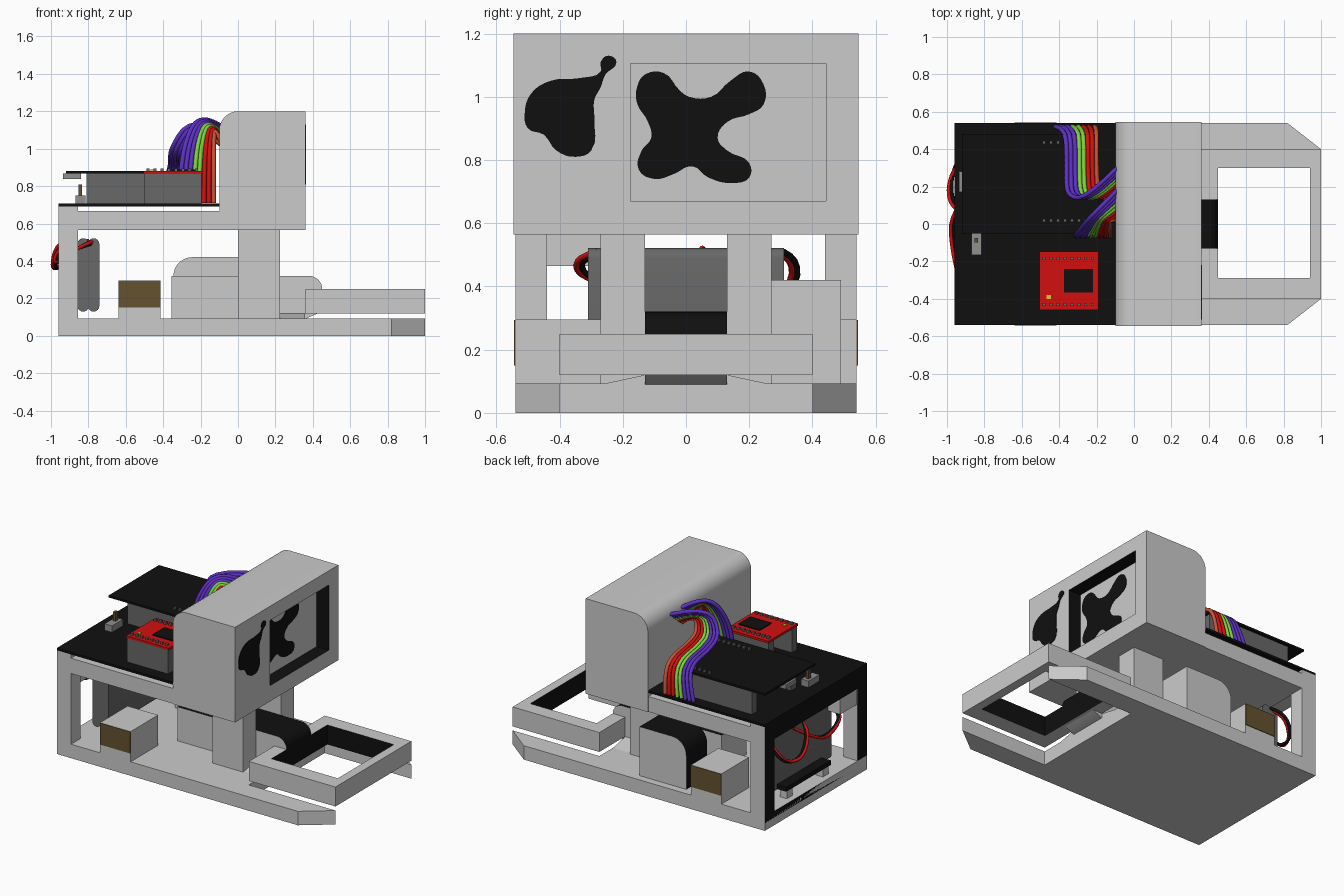
import bpy, bmesh
from math import sin, cos, radians
from mathutils import Vector

if "Cube" in bpy.data.objects:
    bpy.data.objects.remove(bpy.data.objects["Cube"])


def material(name, *rgb):
    m = bpy.data.materials.new(name)
    m.diffuse_color = (*rgb, 1)
    m.use_nodes = True
    m.node_tree.nodes["Principled BSDF"].inputs["Base Color"].default_value = m.diffuse_color
    return m


GREY = material("light grey", .60, .60, .60)
DARK = material("dark grey", .14, .14, .14)
BLACK = material("black", .005, .005, .005)
RED = material("red", .65, .005, .005)
PURPLE = material("purple", .11, .03, .55)
GREEN = material("green", .20, .65, .05)
ORANGE = material("orange brown", .55, .09, .04)
BROWN = material("brown", .13, .085, .03)
YELLOW = material("yellow", .75, .60, .02)
SILVER = material("mid grey", .28, .28, .28)


def prism(name, pts, axis, lo, hi, mat, smooth=False):
    """Extrude a 2D outline along one axis."""
    place = {'x': lambda a, b, c: (c, a, b),
             'y': lambda a, b, c: (a, c, b),
             'z': lambda a, b, c: (a, b, c)}[axis]
    bm = bmesh.new()
    low = [bm.verts.new(place(a, b, lo)) for a, b in pts]
    face = bm.faces.new(low)
    new = bmesh.ops.extrude_face_region(bm, geom=[face])['geom']
    shift = Vector(place(0, 0, hi - lo))
    bmesh.ops.translate(bm, vec=shift, verts=[v for v in new if isinstance(v, bmesh.types.BMVert)])
    bmesh.ops.recalc_face_normals(bm, faces=bm.faces)
    me = bpy.data.meshes.new(name)
    bm.to_mesh(me)
    bm.free()
    me.materials.append(mat)
    ob = bpy.data.objects.new(name, me)
    bpy.context.collection.objects.link(ob)
    if smooth:
        bpy.ops.object.select_all(action='DESELECT')
        ob.select_set(True)
        bpy.context.view_layer.objects.active = ob
        bpy.ops.object.shade_smooth_by_angle(angle=radians(35))
    return ob


def box(name, x, y, z, mat):
    return prism(name, [(x[0], y[0]), (x[1], y[0]), (x[1], y[1]), (x[0], y[1])], 'z', z[0], z[1], mat)


def arc(cx, cy, r, a0, a1, n=8):
    return [(cx + r * cos(radians(a0 + (a1 - a0) * i / n)),
             cy + r * sin(radians(a0 + (a1 - a0) * i / n))) for i in range(n + 1)]


def cut(ob, x, y, z):
    """Cut a box-shaped opening."""
    cutter = box("cutter", x, y, z, GREY)
    cutter.hide_render = True
    mod = ob.modifiers.new("opening", 'BOOLEAN')
    mod.operation, mod.object, mod.solver = 'DIFFERENCE', cutter, 'EXACT'
    bpy.context.view_layer.objects.active = ob
    bpy.ops.object.modifier_apply(modifier=mod.name)
    bpy.data.objects.remove(cutter)


def paint(ob, mat, rule):
    ob.data.materials.append(mat)
    index = len(ob.data.materials) - 1
    for p in ob.data.polygons:
        p.material_index = index if rule(p.center, p.normal) else 0


def wire(name, pts, mat, r=.013):
    cu = bpy.data.curves.new(name, 'CURVE')
    cu.dimensions = '3D'
    sp = cu.splines.new('NURBS')
    sp.points.add(len(pts) - 1)
    for p, co in zip(sp.points, pts):
        p.co = (*co, 1)
    sp.order_u, sp.use_endpoint_u, sp.resolution_u = 3, True, 4
    cu.bevel_depth, cu.bevel_resolution, cu.use_fill_caps = r, 1, True
    cu.materials.append(mat)
    bpy.context.collection.objects.link(bpy.data.objects.new(name, cu))


def patch(name, pts, x):
    """Thin rounded black plate lying on a face that looks along +x."""
    cu = bpy.data.curves.new(name, 'CURVE')
    cu.dimensions, cu.fill_mode, cu.extrude = '2D', 'BOTH', .002
    sp = cu.splines.new('BEZIER')
    sp.bezier_points.add(len(pts) - 1)
    sp.use_cyclic_u, sp.resolution_u = True, 4
    for p, (a, b) in zip(sp.bezier_points, pts):
        p.co = (a, b, 0)
        p.handle_left_type = p.handle_right_type = 'AUTO'
    cu.materials.append(BLACK)
    ob = bpy.data.objects.new(name, cu)
    ob.rotation_euler = (radians(90), 0, radians(90))
    ob.location.x = x
    bpy.context.collection.objects.link(ob)


# Base with two pointed prongs, and the ring-shaped tray between them
half = [(-.96, .54), (.82, .54), (1, .4), (.36, .4)]
prism("base", half + [(x, -y) for x, y in reversed(half)], 'z', 0, .093, GREY)
tray = box("tray", (.36, 1), (-.4, .4), (.12, .25), GREY)
cut(tray, (.45, .94), (-.29, .3), (0, .5))
paint(tray, BLACK, lambda c, n: abs(n.z) < .5 and .4 < c.x < .97 and abs(c.y) < .35)
prism("tray_ramp", [(-.27, .09), (.27, .09), (.13, .12), (-.13, .12)], 'x', .225, .359, GREY)

# Lifting arm with a rounded black nose
arm = prism("arm", [(-.355, .09), (.36, .09), (.45, .13)] + arc(.38, .25, .07, 0, 90) + [(-.355, .32)],
            'y', -.13, .13, GREY, True)
paint(arm, BLACK, lambda c, n: abs(n.y) < .5 and c.x > 0 and n.z > -.1)

# Central columns and side motor
for s in (-1, 1):
    box("column", (0, .225), sorted((s * .13, s * .27)), (.09, .57), GREY)
motor = prism("motor", [(0, .09), (0, .42)] + arc(-.245, .32, .1, 90, 180) + [(-.345, .09)],
              'y', .27, .49, GREY, True)
paint(motor, BLACK, lambda c, n: abs(n.y) < .5 and (n.x < -.1 or n.z > .1))

# Side blocks with brown outer faces
for s in (-1, 1):
    box("side_block", (-.64, -.415), sorted((s * .25, s * .54)), (.09, .295), GREY)
    box("brown_panel", (-.64, -.415), sorted((s * .535, s * .544)), (.15, .294), BROWN)

# End frame with black outer face
frame = box("end_frame", (-.96, -.855), (-.54, .54), (.05, .692), GREY)
cut(frame, (-1.1, -.7), (-.44, .44), (.093, .575))
paint(frame, BLACK, lambda c, n: n.x < -.9)
box("frame_corner", (-.95, -.86), (-.44, -.27), (.465, .58), GREY)

# Deck and housing with recessed screen
box("deck", (-.86, -.05), (-.54, .54), (.565, .667), GREY)
housing = prism("housing", [(-.1, .565), (.36, .565), (.36, 1.2)] + arc(0, 1.1, .1, 90, 180),
                'y', -.545, .545, GREY, True)
cut(housing, (.27, .5), (-.175, .443), (.67, 1.105))
paint(housing, BLACK, lambda c, n: .27 < c.x < .359 and abs(n.x) < .5
      and -.2 < c.y < .46 and .66 < c.z < 1.12)
patch("screen_shape", [(-.155, 1.03), (-.13, 1.07), (-.07, 1.075), (-.02, 1.02), (.01, 1), (.08, 1),
                       (.14, 1.05), (.2, 1.08), (.245, 1.04), (.245, .975), (.2, .945), (.13, .92),
                       (.1, .87), (.13, .83), (.2, .79), (.2, .745), (.15, .727), (.07, .745),
                       (.02, .78), (-.04, .755), (-.1, .74), (-.15, .77), (-.14, .83), (-.11, .87),
                       (-.12, .92), (-.155, .98)], .271)
patch("drop_shape", [(-.51, .95), (-.49, 1.01), (-.43, 1.05), (-.33, 1.06), (-.27, 1.08),
                     (-.27, 1.11), (-.245, 1.13), (-.22, 1.11), (-.255, 1.07), (-.27, 1.03),
                     (-.29, .99), (-.29, .93), (-.3, .83), (-.35, .81), (-.41, .83), (-.45, .88),
                     (-.5, .9)], .361)

# Battery cells and their holder
for x in (-.828, -.772):
    prism("battery_cell", arc(x, .49, .031, 0, 180) + arc(x, .16, .031, 180, 360),
          'y', -.31, .31, DARK, True)
box("battery_bar", (-.93, -.86), (-.2, .27), (.15, .18), BLACK)
for y in (-.16, .22):
    box("bar_foot", (-.92, -.87), (y - .03, y + .03), (.09, .15), GREY)

# Power wires around the battery end
for i, mat in enumerate((RED, BLACK)):
    d = i * .018
    wire("power_wire", [(-.8, .29 + d, .51), (-.87, .35 + d, .48), (-.96, .31 + d, .36), (-1 + d, .18, .36),
                        (-.97 + d, .08, .5), (-.9, .05, .52)], mat, .01)
    wire("power_wire", [(-.76, -.28, .51 - d), (-.82, -.36 + d, .49), (-.93, -.33 + d, .42),
                        (-.98 + d, -.1, .38), (-.98 + d, .05, .44), (-.9, .15, .52)], mat, .01)

# Main circuit plate and slide switch
box("circuit_plate", (-.96, -.1), (-.54, .54), (.692, .707), BLACK)
box("switch_body", (-.87, -.815), (-.165, -.05), (.705, .75), SILVER)
box("switch_peg", (-.853, -.835), (-.1, -.075), (.75, .81), BROWN)

# Controller board and red driver board on header strips
box("controller_board", (-.92, -.19), (-.05, .48), (.868, .882), BLACK)
box("usb_socket", (-.935, -.84), (.17, .28), (.838, .868), SILVER)
box("driver_board", (-.505, -.19), (-.46, -.148), (.866, .881), RED)
box("driver_chip", (-.375, -.22), (-.365, -.24), (.88, .888), BLACK)
box("driver_led", (-.467, -.445), (-.4, -.38), (.88, .888), YELLOW)
for y, x0, x1 in ((.435, -.81, -.2), (.02, -.81, -.2), (-.185, -.5, -.195), (-.43, -.5, -.195)):
    box("header_strip", (x0, x1), (y - .028, y + .028), (.705, .867), DARK)
    for i in range(8):
        x = -.48 + i * .037
        box("header_pin", (x - .008, x + .008), (y - .008, y + .008), (.86, .895), DARK)

# Two rainbow wire bundles running into the housing
colours = (PURPLE, PURPLE, PURPLE, GREEN, GREEN, RED, RED, ORANGE)
for i, mat in enumerate(colours):
    t = i / 7
    wire("rear_wire", [(-.42 + .21 * t, .52, .71), (-.38 + .18 * t, .51, .84), (-.36 + .16 * t, .44, .92),
                       (-.36 + .16 * t, .28, .94), (-.36 + .17 * t, .15, 1.0 - .03 * t),
                       (-.26 + .1 * t, .13, 1.16 - .08 * t), (-.09, .3 - .12 * t, 1.12 - .1 * t)], mat)
    wire("front_wire", [(-.31 + .18 * t, -.065, .71), (-.31 + .18 * t, -.06, .92),
                        (-.25 + .12 * t, .02, 1.13 - .05 * t),
                        (-.17 + .05 * t, .1 - .08 * t, 1.17 - .07 * t),
                        (-.09, .18 - .16 * t, 1.12 - .08 * t)], mat)
